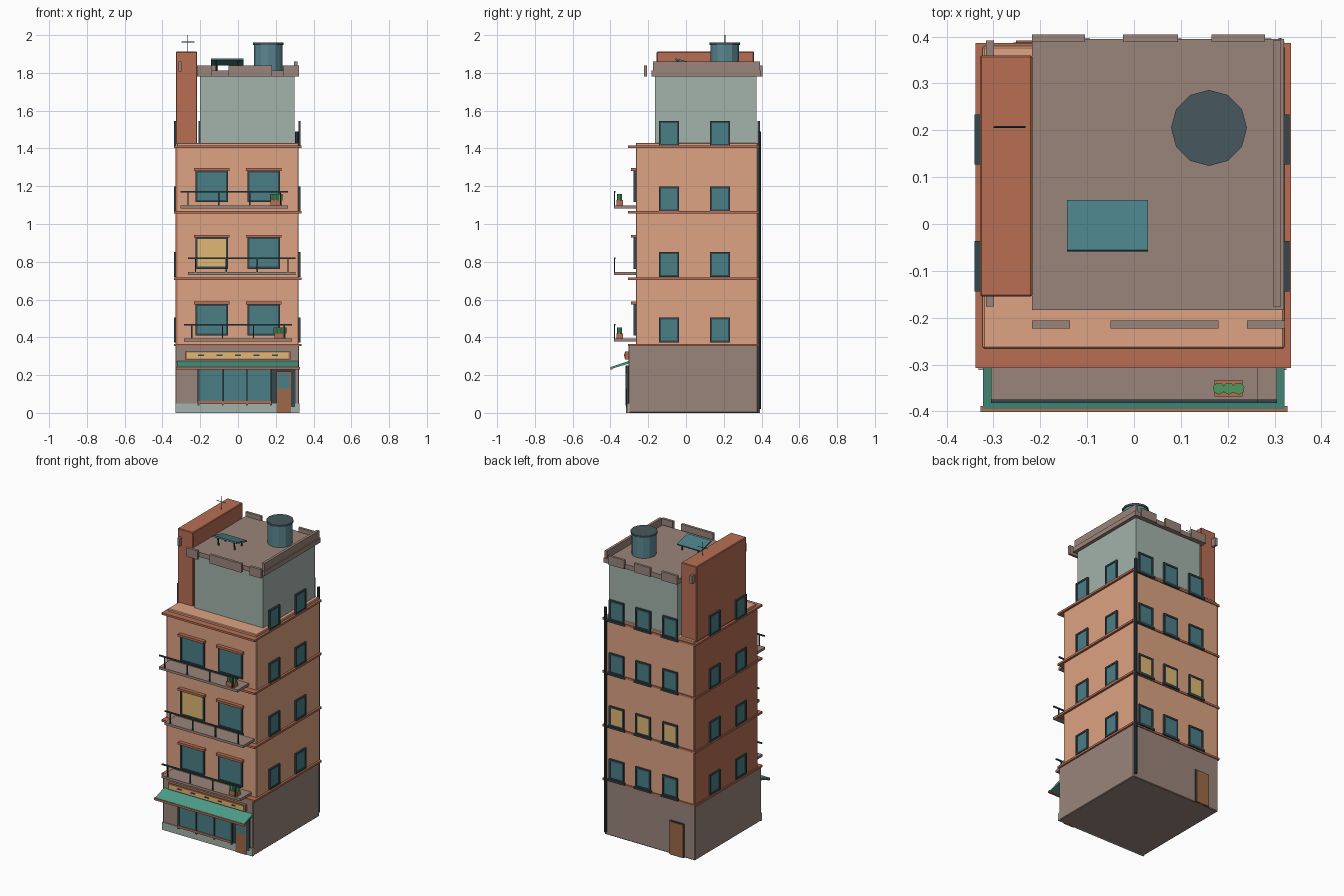
import bpy, bmesh, math
from mathutils import Vector, Matrix

if "Cube" in bpy.data.objects:
    bpy.data.objects.remove(bpy.data.objects["Cube"])


def mat(name, hexcol):
    rgb = [int(hexcol[i:i + 2], 16) / 255 for i in (0, 2, 4)]
    lin = [c / 12.92 if c < 0.04045 else ((c + 0.055) / 1.055) ** 2.4 for c in rgb]
    m = bpy.data.materials.new(name)
    m.diffuse_color = (*lin, 1)
    m.use_nodes = True
    m.node_tree.nodes["Principled BSDF"].inputs["Base Color"].default_value = m.diffuse_color
    return m


WALL = mat("plaster", "DDA382")
RED = mat("terracotta", "B86E54")
STONE = mat("stone", "9A857A")
PALE = mat("pale_plaster", "A3B3AB")
DARK = mat("dark_metal", "34474E")
GLASS = mat("glass", "4A7F86")
LIT = mat("lit_glass", "E0B873")
GREEN = mat("awning_green", "4C9E8A")
LEAF = mat("leaf", "4F9A5E")
WOOD = mat("wood", "9C6A48")
LID = mat("tank_lid", "47585E")
TANK = mat("tank_blue", "5A8791")


def finish(name, bm, m):
    bmesh.ops.recalc_face_normals(bm, faces=bm.faces)
    me = bpy.data.meshes.new(name)
    bm.to_mesh(me)
    bm.free()
    me.materials.append(m)
    ob = bpy.data.objects.new(name, me)
    bpy.context.collection.objects.link(ob)
    return ob


def box(name, x, y, z, m, bevel=0):
    """Box from (min, max) pairs."""
    bm = bmesh.new()
    bmesh.ops.create_cube(bm, size=1)
    for v in bm.verts:
        v.co = Vector([(a + b) / 2 + c * (b - a) for (a, b), c in zip((x, y, z), v.co)])
    ob = finish(name, bm, m)
    if bevel:
        mod = ob.modifiers.new("bevel", 'BEVEL')
        mod.width = bevel
        mod.segments = 1
    return ob


def cyl(name, p, q, r, m, sides=8):
    p, q = Vector(p), Vector(q)
    bm = bmesh.new()
    bmesh.ops.create_cone(bm, cap_ends=True, segments=sides, radius1=r, radius2=r, depth=(q - p).length)
    rot = (q - p).to_track_quat('Z', 'Y').to_matrix().to_4x4()
    bm.transform(Matrix.Translation((p + q) / 2) @ rot)
    return finish(name, bm, m)


def extrude_x(name, x, profile, m):
    """Prism of a (y, z) profile along x."""
    bm = bmesh.new()
    f = bm.faces.new([bm.verts.new((x[0], y, z)) for y, z in profile])
    ext = bmesh.ops.extrude_face_region(bm, geom=[f])["geom"]
    bmesh.ops.translate(bm, vec=(x[1] - x[0], 0, 0), verts=[g for g in ext if isinstance(g, bmesh.types.BMVert)])
    return finish(name, bm, m)


def window(name, origin, angle, w, h, glass, sill=False, lintel=False):
    """Framed window; origin is bottom centre on the wall, built facing -y then turned."""
    t, d = 0.011, 0.011
    parts = [box(name + "_glass", (-w / 2 + t, w / 2 - t), (-d * 0.6, 0.002), (t, h - t), glass)]
    for s in (-1, 1):
        xs = sorted((s * w / 2, s * (w / 2 - t)))
        parts.append(box(name + "_jamb", xs, (-d, 0.002), (0, h), DARK))
    for z in (0, h - t):
        parts.append(box(name + "_rail", (-w / 2 + t, w / 2 - t), (-d, 0.002), (z, z + t), DARK))
    if sill:
        parts.append(box(name + "_sill", (-w / 2 - .008, w / 2 + .008), (-.016, .002), (-.01, 0.002), DARK))
    if lintel:
        parts.append(box(name + "_lintel", (-w / 2 - .008, w / 2 + .008), (-.024, .002), (h - .003, h + .012), RED))
    for ob in parts:
        ob.data.transform(Matrix.Translation(origin) @ Matrix.Rotation(angle, 4, 'Z'))


# Main masses
box("ground_floor", (-.331, .324), (-.305, .38), (0, .36), STONE, .004)
box("upper_floors", (-.323, .321), (-.266, .38), (.36, 1.43), WALL, .004)
box("party_wall", (-.331, -.318), (-.264, .378), (.36, 1.415), RED)
box("stair_tower", (-.329, -.217), (-.155, .36), (1.42, 1.912), RED, .004)
box("penthouse", (-.2, .298), (-.165, .372), (1.42, 1.79), PALE)

# Floor bands
for z in (.353, .703, 1.055, 1.402):
    box("floor_band", (-.338, .335), (-.307, .386), (z, z + .013), RED)

# Roof slab and broken parapet
box("roof_slab", (-.218, .32), (-.183, .395), (1.782, 1.812), STONE)
for a, b in ((-.218, -.137), (-.05, .18), (.241, .322)):
    box("front_parapet", (a, b), (-.223, -.206), (1.782, 1.84), STONE)
for a, b in ((-.218, -.105), (-.023, .094), (.165, .28)):
    box("back_parapet", (a, b), (.388, .404), (1.782, 1.84), STONE)
for a, b, z in ((-.316, -.299, 1.808), (.297, .314, 1.79)):
    box("side_parapet", (a, b), (-.176, .391), (z, 1.86), STONE)

# Water tank
cyl("tank_body", (.16, .205, 1.81), (.16, .205, 1.952), .075, TANK, 12)
cyl("tank_lid", (.16, .205, 1.948), (.16, .205, 1.96), .081, LID, 12)

# Solar panel on legs, tilted to the back
extrude_x("solar_panel", (-.143, .03), [(-.059, 1.868), (-.056, 1.877), (.051, 1.849), (.048, 1.84)], GLASS)
for x in (-.115, .002):
    cyl("panel_front_leg", (x, -.035, 1.81), (x, -.045, 1.868), .005, DARK, 6)
    cyl("panel_back_leg", (x, .035, 1.81), (x, .035, 1.845), .005, DARK, 6)

# Antenna
cyl("antenna_mast", (-.266, .207, 1.91), (-.266, .207, 2.0), .002, DARK, 6)
cyl("antenna_bar", (-.3, .207, 1.963), (-.231, .207, 1.963), .002, DARK, 6)

# Drain pipe at the back right corner
cyl("drain_pipe", (.312, .388, .02), (.312, .388, 1.49), .009, DARK, 8)

# Side and back windows
for i in range(4):
    z = .372 + i * .3465
    for y in (-.09, .18):
        window("right_window", (.321, y, z), math.pi / 2, .107, .133, GLASS)
        window("left_window", (-.329, y, z), -math.pi / 2, .107, .133, GLASS)
    for x in (-.155, .04, .232):
        window("back_window", (x, .38, z), math.pi, .107, .133, LIT if i == 1 else GLASS, sill=True)
box("back_door", (-.252, -.158), (.375, .392), (0, .215), WOOD)
box("back_door_frame", (-.257, -.153), (.375, .387), (0, .221), DARK)

# Front windows and balconies
for i, c in enumerate((0, .02, -.02)):
    z = .385 + i * .353
    for x in (-.139, .137):
        window("front_window", (x, -.266, z + .025), 0, .172, .168,
               LIT if i == 1 and x < 0 else GLASS, lintel=True)
    box("balcony_slab", (c - .285, c + .285), (-.382, -.26), (z - .008, z + .008), STONE)
    box("balcony_rail", (c - .285, c + .285), (-.382, -.374), (z + .077, z + .085), DARK)
    for dx in (-.245, -.082, .082, .245):
        box("balcony_post", (c + dx - .0035, c + dx + .0035), (-.381, -.375), (z, z + .08), DARK)
    # Plant box
    if i != 1:
        px = c + .222
        box("plant_pot", (px - .03, px + .03), (-.368, -.333), (z + .008, z + .036), RED)
        for k in (-1, 0, 1):
            cyl("plant", (px + k * .021, -.351, z + .034), (px + k * .021, -.351, z + .068), .013, LEAF, 7)

# Shop front
box("shop_plinth", (-.332, .325), (-.312, -.3), (0, .05), PALE)
box("shop_back_frame", (-.21, .305), (-.309, -.3), (.03, .25), DARK)
for k in range(3):
    x = -.203 + k * .128
    box("shop_pane", (x, x + .118), (-.315, -.305), (.062, .235), GLASS)
for k in range(4):
    x = -.209 + k * .128
    box("shop_mullion", (x - .005, x + .005), (-.319, -.305), (.04, .25), DARK)
box("shop_sill", (-.209, .175), (-.32, -.305), (.048, .062), RED)
box("shop_door", (.205, .28), (-.317, -.3), (0, .22), WOOD)
box("shop_door_glass", (.21, .273), (-.32, -.31), (.13, .21), GLASS)
box("shop_door_jamb", (.28, .303), (-.316, -.3), (.03, .25), DARK)

# Blank sign panel with dashes
box("sign_border", (-.28, .278), (-.322, -.3), (.282, .326), RED)
box("sign_panel", (-.27, .268), (-.326, -.31), (.289, .319), LIT)
for k in range(5):
    x = -.197 + k * .098
    box("sign_dash", (x - .016, x + .016), (-.329, -.32), (.301, .308), DARK)

# Sloped awning and its valance
extrude_x("awning", (-.322, .321), [(-.3, .262), (-.3, .276), (-.395, .244), (-.395, .233)], GREEN)
box("awning_valance", (-.327, .327), (-.401, -.388), (.229, .243), RED)
